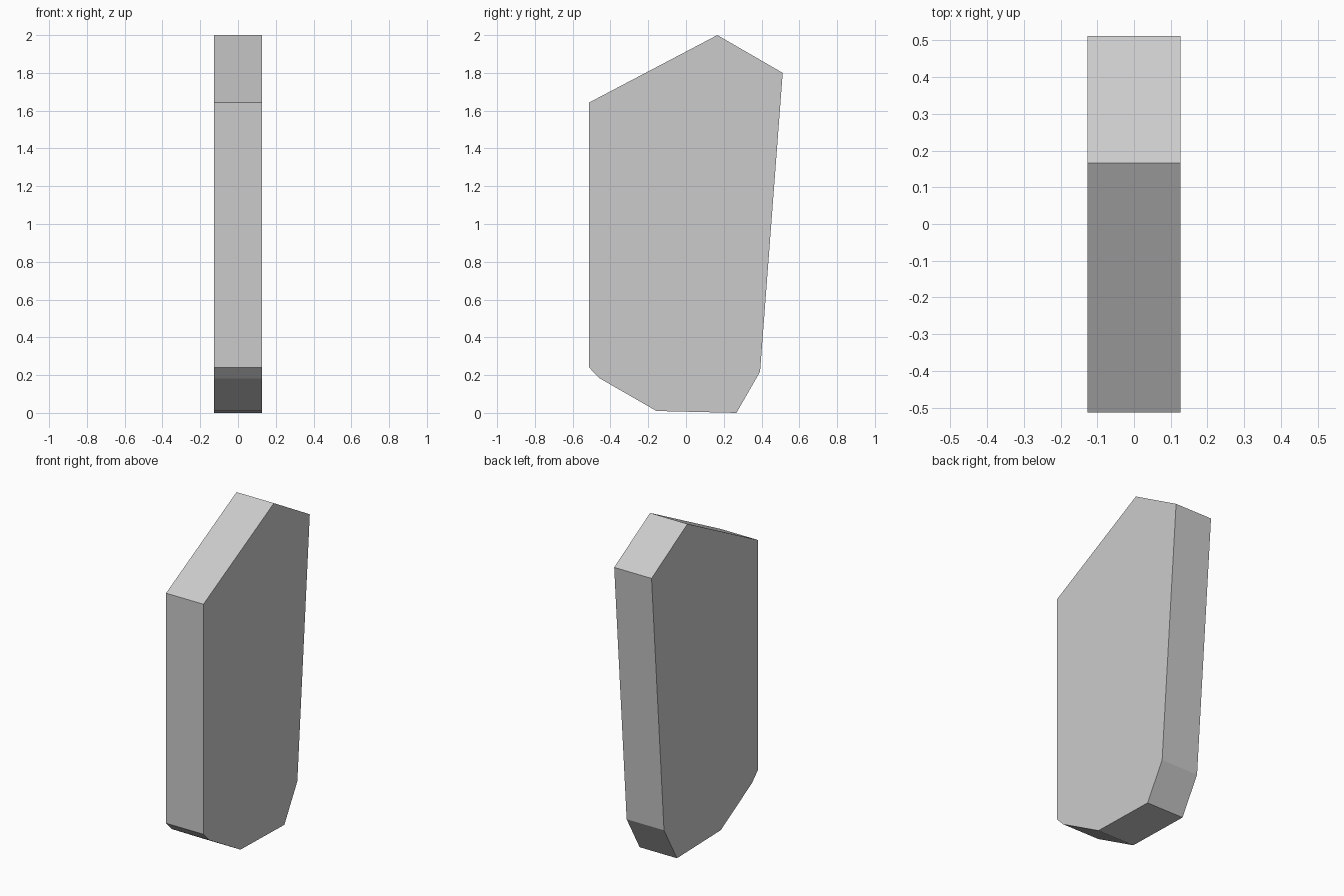
import bpy, bmesh

if "Cube" in bpy.data.objects:
    bpy.data.objects.remove(bpy.data.objects["Cube"])

HALF_WIDTH = 0.126

# side outline of the slab as (y, z)
outline = [
    (-0.513, 0.24), (-0.457, 0.183), (-0.156, 0.01), (0.267, 0.0),
    (0.392, 0.218), (0.512, 1.80), (0.166, 2.0), (-0.513, 1.643),
]

# slab: outline extruded across x
bm = bmesh.new()
side = bm.faces.new([bm.verts.new((-HALF_WIDTH, y, z)) for y, z in outline])
ext = bmesh.ops.extrude_face_region(bm, geom=[side])
moved = [g for g in ext["geom"] if isinstance(g, bmesh.types.BMVert)]
bmesh.ops.translate(bm, verts=moved, vec=(2 * HALF_WIDTH, 0, 0))
bmesh.ops.recalc_face_normals(bm, faces=bm.faces)

mesh = bpy.data.meshes.new("faceted_slab")
bm.to_mesh(mesh)
bm.free()
bpy.context.collection.objects.link(bpy.data.objects.new("faceted_slab", mesh))
